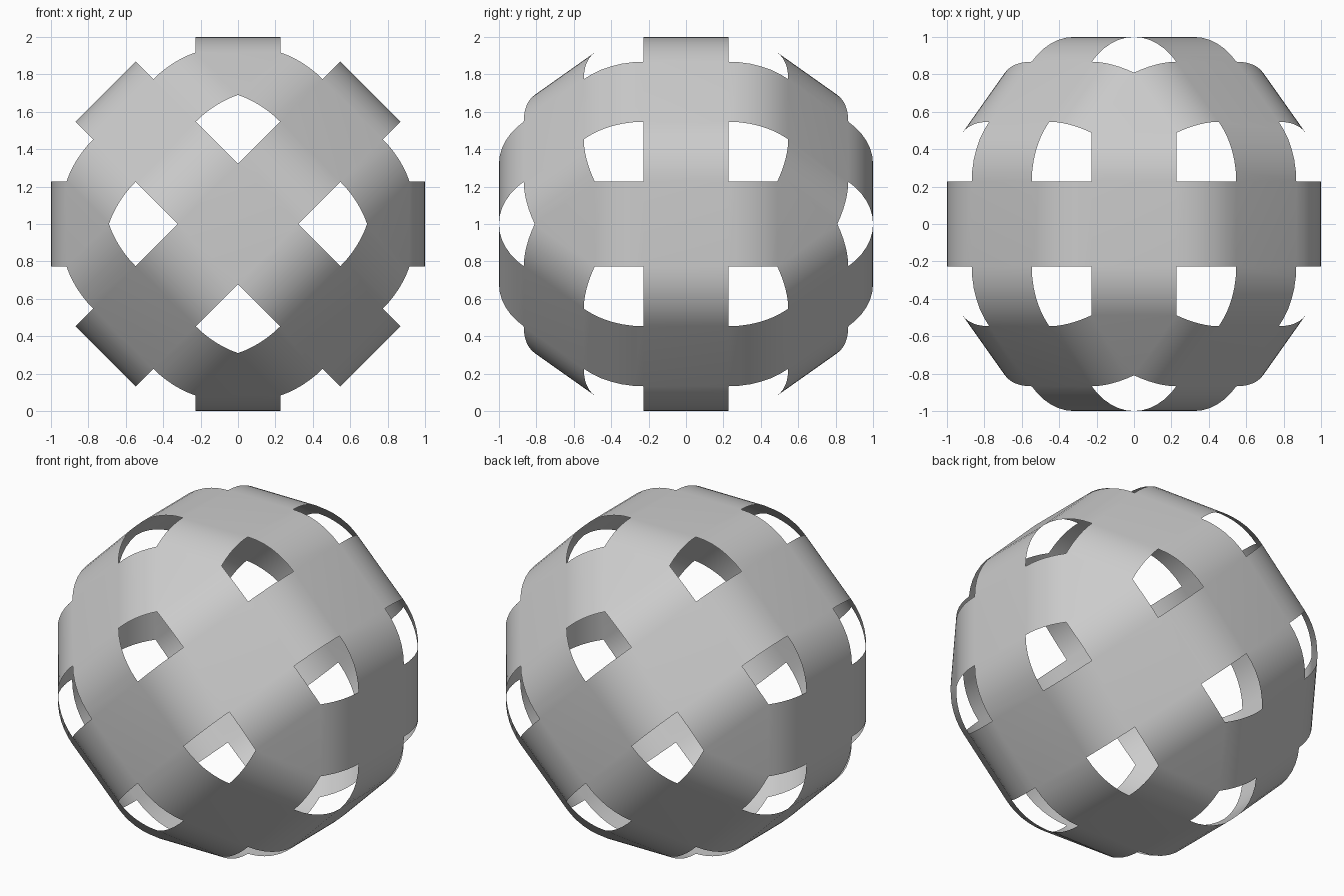
import bpy, bmesh, math
from itertools import product
from mathutils import Vector, Matrix

cube = bpy.data.objects.get("Cube")
if cube:
    bpy.data.objects.remove(cube, do_unlink=True)

W = 0.227        # half width of every strap
R = 1.0          # distance of the square pads from the centre
STEPS = 6        # segments in each curved link

bm = bmesh.new()


def add_face(points):
    """Add one face that looks away from the centre."""
    face = bm.faces.new([bm.verts.new(p) for p in points])
    face.normal_update()
    if face.normal.dot(face.calc_center_median()) < 0:
        face.normal_flip()


def add_pad(normal, along):
    """Flat square pad."""
    side = normal.cross(along)
    corners = [(1, 1), (-1, 1), (-1, -1), (1, -1)]
    add_face([normal * R + along * W * a + side * W * b for a, b in corners])


def add_link(start, n0, end, n1):
    """Curved strap tangent to the two flats it joins."""
    angle = n0.angle(n1)
    radius = (end - start).length / (2 * math.sin(angle / 2))
    centre = start - n0 * radius
    axis = n0.cross(n1).normalized()
    arc = [centre + Matrix.Rotation(angle * i / STEPS, 3, axis) @ n0 * radius
           for i in range(STEPS + 1)]
    for a, b in zip(arc, arc[1:]):
        add_face([a - axis * W, a + axis * W, b + axis * W, b - axis * W])


def toward(a, b):
    """Unit direction on the flat with normal a that leads to b."""
    return (b - a * a.dot(b)).normalized()


# Directions of the pads: face axes, edge axes and corner axes
dirs = [Vector(d) for d in product((-1, 0, 1), repeat=3) if any(d)]
groups = {n: [d.normalized() for d in dirs if round(d.length_squared) == n]
          for n in (1, 2, 3)}
faces, edges, corners = groups[1], groups[2], groups[3]

# Square pads, with links from each face pad to its four edge pads
for f in faces:
    near = [e for e in edges if f.dot(e) > 0.5]
    add_pad(f, toward(f, near[0]))
    for e in near:
        add_link(f * R + toward(f, e) * W, f, e * R + toward(e, f) * W, e)
for e in edges:
    add_pad(e, toward(e, [f for f in faces if f.dot(e) > 0.5][0]))

# Triangular pads, placed so that their links stay tangent
inner = W / math.sqrt(3)
tilt = corners[0].angle([e for e in edges if e.dot(corners[0]) > 0.8][0])
slope = math.tan(tilt / 2)
depth = (R - inner * math.sin(tilt) + slope * (W + inner * math.cos(tilt))) / (
    math.cos(tilt) + slope * math.sin(tilt))
for c in corners:
    near = [e for e in edges if c.dot(e) > 0.8]
    add_face([c * depth - toward(c, e) * inner * 2 for e in near])
    for e in near:
        add_link(e * R + toward(e, c) * W, e, c * depth + toward(c, e) * inner, c)

bmesh.ops.remove_doubles(bm, verts=bm.verts, dist=0.0005)

# Turn the ball so two straps cross diagonally on the front, and stand it up
bm.transform(Matrix.Translation((0, 0, R)) @ Matrix.Rotation(math.pi / 4, 4, 'Y'))

mesh = bpy.data.meshes.new("strap_ball")
bm.to_mesh(mesh)
bm.free()
ball = bpy.data.objects.new("strap_ball", mesh)
bpy.context.collection.objects.link(ball)

# Plain grey
grey = bpy.data.materials.new("plain_grey")
grey.use_nodes = True
colour = (0.6, 0.6, 0.6, 1)
grey.diffuse_color = colour
grey.node_tree.nodes["Principled BSDF"].inputs["Base Color"].default_value = colour
mesh.materials.append(grey)

# Smooth shading
bpy.context.view_layer.objects.active = ball
ball.select_set(True)
bpy.ops.object.shade_smooth_by_angle(angle=math.radians(30))
